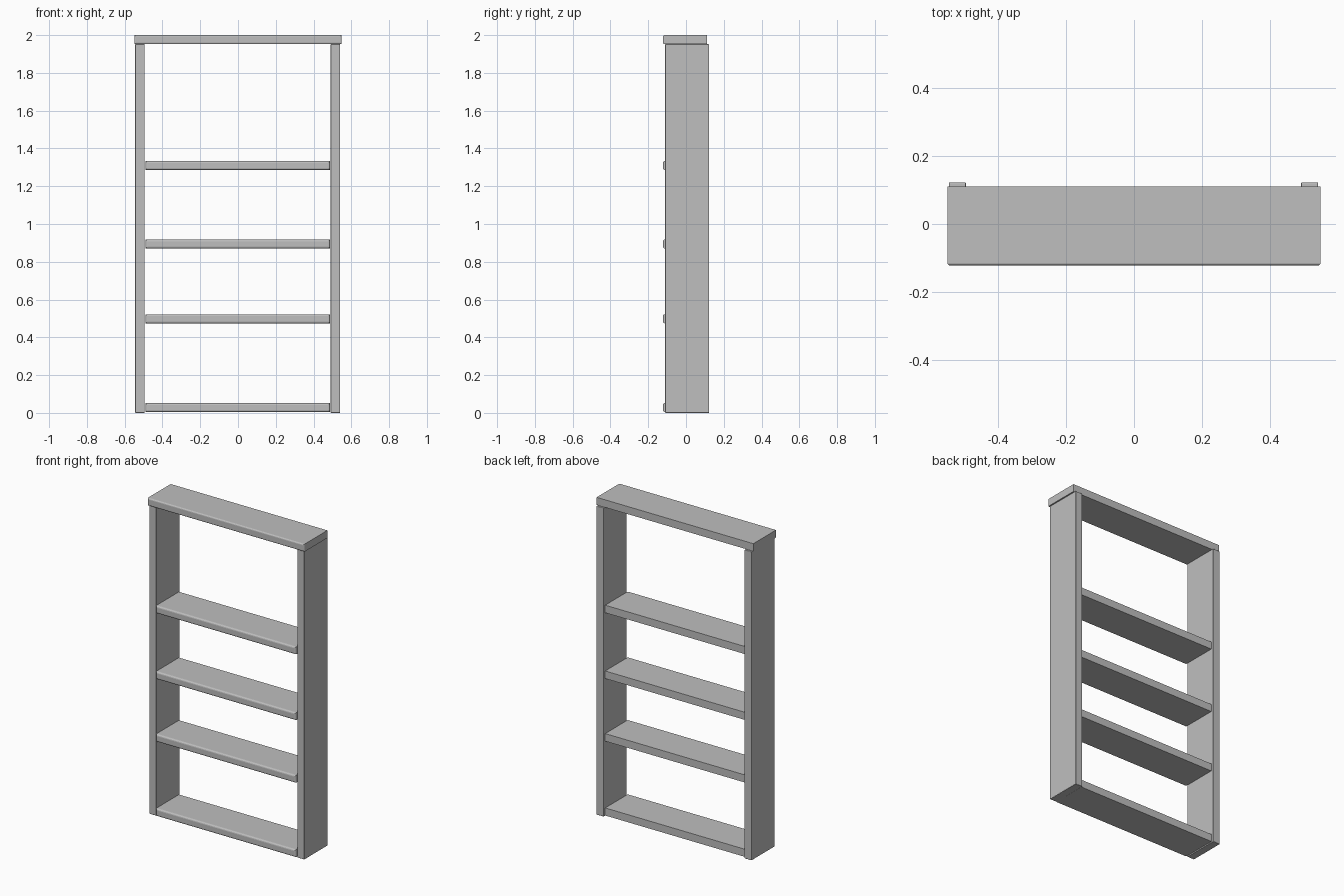
import bpy
import bmesh
from mathutils import Vector

cube = bpy.data.objects.get("Cube")
if cube:
    bpy.data.objects.remove(cube, do_unlink=True)

# Single painted finish
grey = bpy.data.materials.new("light grey")
grey.use_nodes = True
grey.diffuse_color = (0.52, 0.52, 0.52, 1)
grey.node_tree.nodes["Principled BSDF"].inputs["Base Color"].default_value = grey.diffuse_color


def board(name, low, high, bevel, front_only):
    """Box between two corners, with all edges or only the front ones eased."""
    low, high = Vector(low), Vector(high)
    size, centre = high - low, (low + high) / 2
    bm = bmesh.new()
    bmesh.ops.create_cube(bm, size=1)
    for v in bm.verts:
        v.co = Vector(a * b for a, b in zip(v.co, size))
    edges = [e for e in bm.edges
             if not front_only or all(v.co.y < 0 for v in e.verts)]
    bmesh.ops.bevel(bm, geom=edges, offset=bevel, segments=3,
                    profile=0.5, affect='EDGES')
    mesh = bpy.data.meshes.new(name)
    bm.to_mesh(mesh)
    bm.free()
    mesh.materials.append(grey)
    obj = bpy.data.objects.new(name, mesh)
    obj.location = centre
    bpy.context.collection.objects.link(obj)
    return obj


DEPTH = 0.122     # half of the overall depth
STEP = 0.012      # how far the shelves sit forward of the uprights
THICK = 0.048

# Uprights
for name, x in (("right_upright", -0.544), ("left_upright", 0.491)):
    board(name, (x, STEP - DEPTH, 0), (x + 0.05, DEPTH, 1.952), 0.003, False)

# Shelves, lowest first
for i, z in enumerate((0.004, 0.474, 0.87, 1.286)):
    board(f"shelf_{i + 1}", (-0.49, -DEPTH, z),
          (0.488, DEPTH - STEP, z + THICK), 0.01, True)

# Top board
board("top_board", (-0.548, -DEPTH, 2 - THICK),
      (0.548, DEPTH - STEP, 2), 0.008, True)
